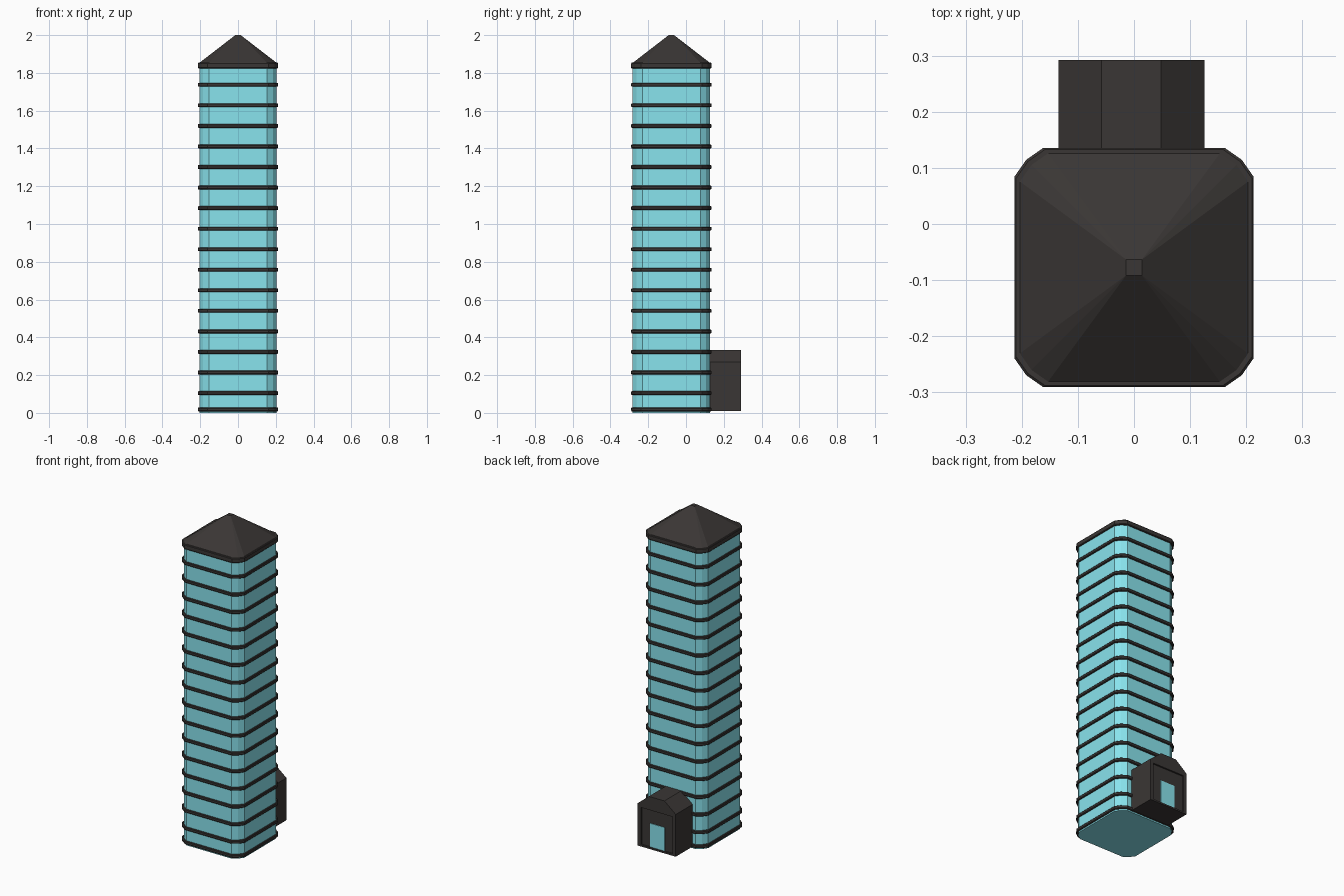
import bpy

if "Cube" in bpy.data.objects:
    bpy.data.objects.remove(bpy.data.objects["Cube"])

CY = -0.0775  # tower centre in y


def material(name, col):
    m = bpy.data.materials.new(name)
    m.diffuse_color = (*col, 1)
    m.use_nodes = True
    m.node_tree.nodes["Principled BSDF"].inputs["Base Color"].default_value = m.diffuse_color
    return m


GLASS = material("pale_glass", (0.25, 0.77, 0.85))
DARK = material("dark_trim", (0.042, 0.037, 0.035))


def mesh(name, verts, faces, mat):
    me = bpy.data.meshes.new(name)
    me.from_pydata(verts, [], faces)
    me.update()
    ob = bpy.data.objects.new(name, me)
    bpy.context.collection.objects.link(ob)
    me.materials.append(mat)
    return ob


def ring(h, z):
    # square with two-segment rounded corners, counter-clockwise
    a, b = h - 0.051, h - 0.021
    q = [(h, a), (b, b), (a, h)]
    pts = []
    for _ in range(4):
        pts += q
        q = [(-y, x) for x, y in q]
    return [(x, y + CY, z) for x, y in pts]


def loft(name, rings, mat):
    n = len(rings[0])
    faces = [tuple(range(n))[::-1], tuple(range(n * (len(rings) - 1), n * len(rings)))]
    for r in range(len(rings) - 1):
        for i in range(n):
            j = (i + 1) % n
            faces.append((r * n + i, r * n + j, r * n + n + j, r * n + n + i))
    return mesh(name, [p for r in rings for p in r], faces, mat)


def box(name, x0, x1, y0, y1, z0, z1, mat):
    return loft(name, [[(x0, y0, z), (x1, y0, z), (x1, y1, z), (x0, y1, z)] for z in (z0, z1)], mat)


# glass shaft
loft("glass_shaft", [ring(0.205, 0), ring(0.205, 1.84)], GLASS)

# floor bands
bands = [(0.0185, 0.02)] + [(0.105 + 0.1088 * i, 0.02) for i in range(16)] + [(1.839, 0.03)]
for i, (z, t) in enumerate(bands):
    loft(f"floor_band_{i}", [ring(0.210, z - t / 2), ring(0.213, z - t / 2 + 0.004),
                             ring(0.213, z + t / 2 - 0.004), ring(0.210, z + t / 2)], DARK)

# roof: rounded square eave rising to a tiny square cap
s = 0.014
base = ring(0.206, 1.852)
cap = [(s, CY + s, 2), (-s, CY + s, 2), (-s, CY - s, 2), (s, CY - s, 2)]
faces = [tuple(range(12))[::-1], (12, 13, 14, 15)]
for k in range(4):
    a = 3 * k
    faces += [(a, a + 1, 12 + k), (a + 1, a + 2, 12 + k),
              (a + 2, (a + 3) % 12, 12 + (k + 1) % 4, 12 + k)]
mesh("roof", base + cap, faces, DARK)

# entrance annex: flat-topped gable profile run along y
cx = -0.0045
profile = [(-0.13, 0.01), (-0.13, 0.27), (-0.053, 0.333), (0.053, 0.333), (0.13, 0.27), (0.13, 0.01)]
annex = loft("entrance_annex", [[(cx + x, y, z) for x, z in profile] for y in (0.115, 0.292)], DARK)

# shallow recess in the annex front
cutter = box("recess_cutter", cx - 0.108, cx + 0.108, 0.282, 0.32, 0.02, 0.25, DARK)
cutter.hide_render = True
cutter.hide_viewport = True
mod = annex.modifiers.new("recess", "BOOLEAN")
mod.operation = "DIFFERENCE"
mod.solver = "EXACT"
mod.object = cutter

# glass door
box("door", cx - 0.05, cx + 0.05, 0.27, 0.285, 0.02, 0.165, GLASS)
